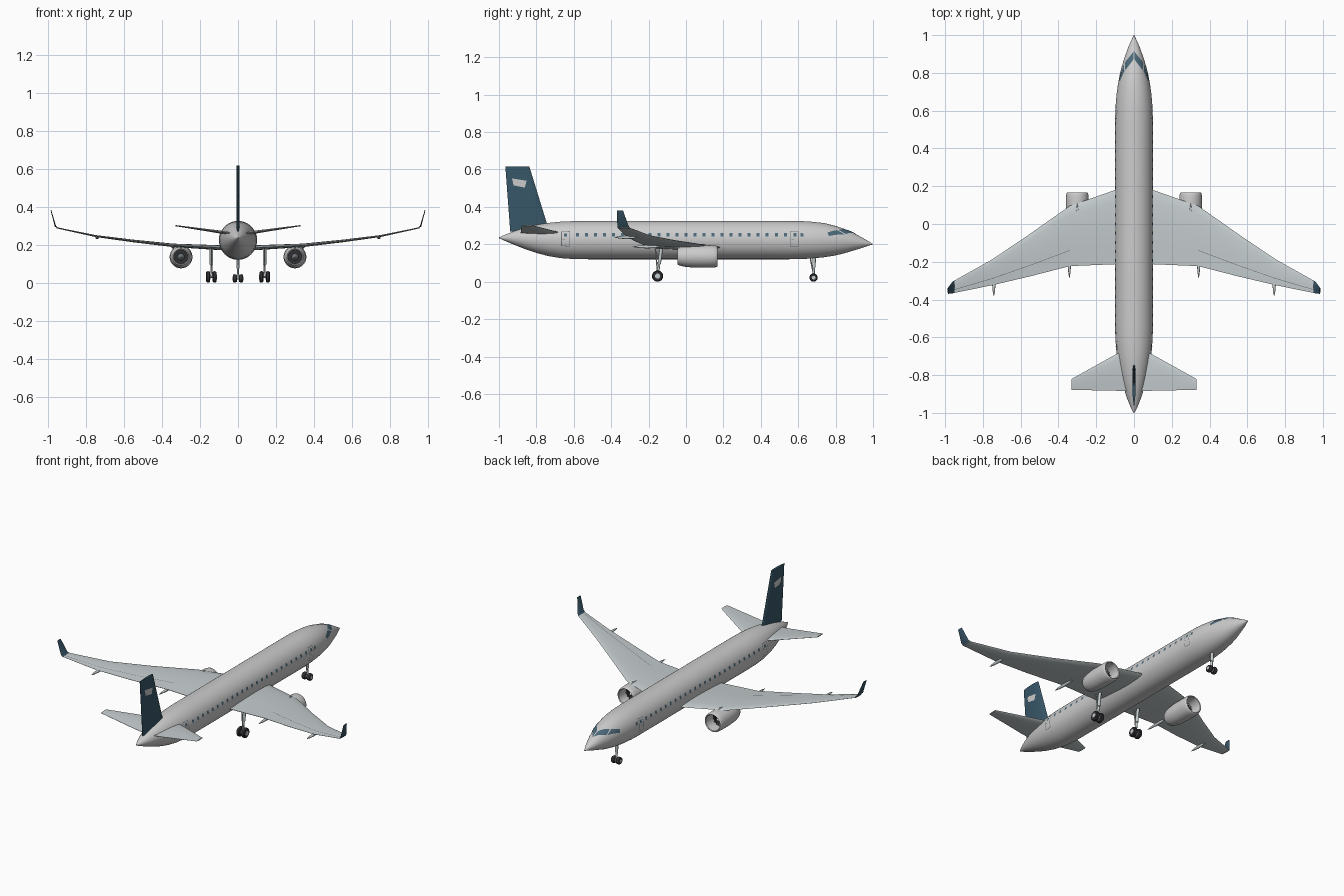
import bpy, bmesh
from math import sin, cos, pi, radians, asin, degrees
from mathutils import Vector as V

if "Cube" in bpy.data.objects:
    bpy.data.objects.remove(bpy.data.objects["Cube"])


def material(name, r, g, b):
    m = bpy.data.materials.new(name)
    m.diffuse_color = (r, g, b, 1)
    m.use_nodes = True
    m.node_tree.nodes["Principled BSDF"].inputs["Base Color"].default_value = m.diffuse_color
    return m


WHITE = material("white_paint", .78, .78, .76)
METAL = material("wing_grey", .56, .61, .62)
BLUE = material("blue_paint", .04, .095, .14)
DARK = material("dark_rubber", .03, .03, .035)
GLASS = material("window_glass", .07, .14, .19)
SEAM = material("seam_grey", .16, .18, .19)


def build(name, verts, faces, mat, closed=True):
    bm = bmesh.new()
    vs = [bm.verts.new(v) for v in verts]
    for f in faces:
        bm.faces.new([vs[i] for i in f])
    if closed:
        bmesh.ops.recalc_face_normals(bm, faces=bm.faces)
    me = bpy.data.meshes.new(name)
    bm.to_mesh(me)
    bm.free()
    ob = bpy.data.objects.new(name, me)
    bpy.context.collection.objects.link(ob)
    me.materials.append(mat)
    return ob


def loft(name, rings, mat, caps=True):
    n = len(rings[0])
    verts = [p for r in rings for p in r]
    faces = [(k*n + i, k*n + (i+1) % n, (k+1)*n + (i+1) % n, (k+1)*n + i)
             for k in range(len(rings)-1) for i in range(n)]
    if caps:
        faces += [tuple(range(n)), tuple(range((len(rings)-1)*n, len(rings)*n))]
    return build(name, verts, faces, mat)


def lathe(name, profile, loc, mat, axis="y", n=32, caps=True):
    def point(t, r, a):
        u, w = r*cos(a), r*sin(a)
        return V(loc) + (V((u, t, w)) if axis == "y" else V((t, u, w)))
    return loft(name, [[point(t, r, 2*pi*i/n) for i in range(n)] for t, r in profile], mat, caps)


def tube(name, a, b, r, mat, n=12):
    a, b = V(a), V(b)
    q = (b-a).to_track_quat("Z", "Y")
    ring = [q @ V((r*cos(2*pi*i/n), r*sin(2*pi*i/n), 0)) for i in range(n)]
    return loft(name, [[p+a for p in ring], [p+b for p in ring]], mat)


UPPER = [(0, 0), (.04, .5), (.15, .85), (.35, 1), (.55, .9), (.74, .6), (1, .1)]


def airfoil(le, te, half, tdir):
    le, te, tdir = V(le), V(te), V(tdir).normalized()
    top = [le.lerp(te, f) + tdir*half*h for f, h in UPPER]
    low = [le.lerp(te, f) - tdir*half*h for f, h in UPPER[:0:-1]]
    return top + low


# Fuselage stations: y, half width, top z, bottom z
ST = [(-1, .002, .237, .233), (-.97, .018, .25, .219), (-.92, .038, .27, .198),
      (-.86, .057, .29, .174), (-.8, .072, .304, .154), (-.74, .084, .314, .138),
      (-.67, .094, .321, .126), (-.6, .099, .324, .121), (-.52, .1, .325, .12),
      (.55, .1, .325, .12), (.62, .098, .324, .121), (.68, .093, .32, .125),
      (.74, .085, .313, .131), (.79, .0755, .301, .139), (.84, .063, .285, .15),
      (.89, .047, .264, .165), (.94, .029, .237, .18), (.98, .011, .214, .194),
      (1, .001, .201, .199)]


def skin(y, a, off=0.0):
    for s, t in zip(ST, ST[1:]):
        if y <= t[0]:
            break
    f = (y-s[0]) / (t[0]-s[0])
    w, top, bot = (s[i] + (t[i]-s[i])*f for i in (1, 2, 3))
    return V(((w+off)*cos(a), y, (top+bot)/2 + ((top-bot)/2+off)*sin(a)))


loft("fuselage", [[skin(s[0], 2*pi*i/48) for i in range(48)] for s in ST], WHITE)


def patch(name, corners, mat, n=1, off=.0012):
    """Thin panels on both sides of the skin; each corner is (y, angle in degrees)."""
    for side in (1, -1):
        verts, faces = [], []
        for quad in corners:
            base = len(verts)
            a, b, c, d = (V(q) for q in quad)
            for i in range(n+1):
                for j in range(n+1):
                    q = a.lerp(b, i/n).lerp(d.lerp(c, i/n), j/n)
                    p = skin(q.x, radians(q.y), off)
                    verts.append(V((p.x*side, p.y, p.z)))
            for i in range(n):
                for j in range(n):
                    k = base + i*(n+1) + j
                    f = [k, k+1, k+n+2, k+n+1]
                    nor = (verts[f[1]]-verts[f[0]]).cross(verts[f[2]]-verts[f[0]])
                    mid = verts[k] - V((0, verts[k].y, .22))
                    faces.append(f if nor.dot(mid) > 0 else f[::-1])
        build(name + ("_right" if side > 0 else "_left"), verts, faces, mat, False)


def deg(z):
    return degrees(asin((z-.2225)/.1025))


def box(y0, y1, z0, z1):
    return [(y0, deg(z0)), (y1, deg(z0)), (y1, deg(z1)), (y0, deg(z1))]


# Cabin windows, cockpit glass and doors
ys = [-.58 + i*.0483 for i in range(24)] + [-.643, .582, .62]
patch("cabin_windows", [box(y-.008, y+.008, .241, .259) for y in ys], GLASS, 2)
patch("windshield", [[(.915, 87), (.872, 87), (.815, 50), (.855, 36)]], GLASS, 8, .002)
patch("cockpit_side_window", [[(.848, 33), (.808, 46), (.755, 27), (.765, 15)]], GLASS, 8, .002)
for tag, y0, y1 in (("front", .557, .602), ("rear", -.667, -.62)):
    t = .003
    patch(tag + "_door_outline", [box(y0, y0+t, .188, .27), box(y1-t, y1, .188, .27),
                                  box(y0, y1, .188, .188+t), box(y0, y1, .27-t, .27)], SEAM, 6)
    patch(tag + "_door_handle", [box(y0+.008, y0+.02, .222, .226)], SEAM, 1)

# Wing stations: x, leading y, trailing y, z, half thickness
WING = [(.02, .21, -.211, .18, .014), (.1, .18, -.213, .184, .013), (.34, .096, -.223, .196, .009),
        (.55, -.052, -.277, .219, .007), (.75, -.187, -.324, .245, .005), (.957, -.303, -.366, .289, .003)]

for s, tag in ((1, "right_"), (-1, "left_")):
    # Wing, flap seam and winglet
    rings = [airfoil((s*x, a, z), (s*x, b, z), h, (0, 0, 1)) for x, a, b, z, h in WING]
    loft(tag + "wing", rings, METAL)
    seam = [r[5] + V((0, d, .0008)) for r in rings[2:] for d in (.0015, -.0015)]
    build(tag + "flap_seam", seam, [(k, k+1, k+3, k+2)[::-s] for k in (0, 2, 4)], SEAM, False)
    loft(tag + "winglet", [
        airfoil((s*.95, -.299, .287), (s*.95, -.365, .287), .0035, (-s*.3, 0, 1)),
        airfoil((s*.962, -.307, .298), (s*.962, -.367, .298), .0035, (-s, 0, .6)),
        airfoil((s*.985, -.337, .381), (s*.985, -.37, .381), .002, (-s, 0, .3))], BLUE)

    # Tailplane
    loft(tag + "tailplane", [
        airfoil((s*x, a, z), (s*x, b, z), h, (0, 0, 1)) for x, a, b, z, h in
        ((.01, -.64, -.884, .258, .009), (.085, -.684, -.883, .265, .008), (.33, -.82, -.878, .3, .003))], METAL)

    # Flap track fairings
    for k, (x, y0, y1, z) in enumerate(((.342, -.13, -.287, .187), (.742, -.26, -.382, .237))):
        lathe(tag + "flap_fairing_%d" % (k+1),
              [(y0, .001), (y0*.8+y1*.2, .007), (y0*.5+y1*.5, .009), (y0*.2+y1*.8, .006), (y1, .001)],
              (s*x, 0, z), METAL, n=12)

    # Engine: nacelle shell, fan, spinner, blades, exhaust, pylon
    loc = (s*.3, 0, .135)
    lathe(tag + "engine_nacelle",
          [(-.02, .036), (-.043, .038), (-.045, .043), (-.03, .05), (0, .056), (.05, .06), (.12, .06),
           (.152, .059), (.164, .056), (.168, .052), (.164, .048), (.15, .046), (.09, .045)],
          loc, WHITE, n=40, caps=False)
    lathe(tag + "engine_fan_disc", [(.092, .0455), (.094, .0455)], loc, DARK)
    lathe(tag + "engine_exhaust", [(-.022, .0365), (-.024, .0365)], loc, DARK)
    lathe(tag + "exhaust_cone", [(-.024, .018), (-.042, .006), (-.046, .001)], loc, SEAM, n=20)
    lathe(tag + "engine_spinner", [(.094, .015), (.11, .012), (.122, .006), (.127, .0005)], loc, METAL, n=20)
    verts, faces = [], []
    for i in range(14):
        a = 2*pi*i/14
        for r, da, y in ((.012, 0, .096), (.012, .25, .105), (.044, .28, .104), (.044, 0, .096)):
            verts.append(V(loc) + V((r*cos(a+da), y, r*sin(a+da))))
        faces.append((4*i, 4*i+1, 4*i+2, 4*i+3))
    build(tag + "fan_blades", verts, faces, SEAM, False)
    loft(tag + "engine_pylon", [
        airfoil((s*.3, .125, .186), (s*.3, -.06, .18), .008, (1, 0, 0)),
        airfoil((s*.3, .095, .203), (s*.3, -.09, .195), .007, (1, 0, 0))], METAL)


# Vertical fin with a plain light panel on each side
loft("tail_fin", [airfoil((0, a, z), (0, b, z), h, (1, 0, 0)) for a, b, z, h in
                  ((-.728, -.94, .268, .009), (-.748, -.944, .325, .009), (-.838, -.966, .617, .008))], BLUE)
for s in (1, -1):
    pts = [(s*.0095, y, z) for y, z in ((-.93, .552), (-.852, .54), (-.862, .503), (-.922, .515))]
    build("fin_panel", pts, [(0, 1, 2, 3)[::-s]], WHITE, False)


# Landing gear: twin wheels, axle, strut and brace
def gear(tag, x, y, r, gap, top, strut, brace):
    w = .0105
    for d in (-gap, gap):
        lathe(tag + "_wheel", [(-w, r*.55), (-w, r*.82), (-w*.6, r*.97), (0, r), (w*.6, r*.97), (w, r*.82),
                               (w, r*.55)], (x+d, y, r), DARK, axis="x", n=28)
        lathe(tag + "_hub", [(-w-.001, r*.45), (w+.001, r*.45)], (x+d, y, r), METAL, axis="x", n=20)
    tube(tag + "_axle", (x-gap, y, r), (x+gap, y, r), .005, METAL)
    tube(tag + "_strut", (x, y, r), (x, y+strut, top), .006, METAL)
    tube(tag + "_sleeve", (x, y+strut*.45, r+(top-r)*.45), (x, y+strut, top), .009, METAL)
    tube(tag + "_brace", (x, y, r*1.6), (x, y+brace, top), .0035, METAL)


gear("nose_gear", 0, .682, .022, .017, .14, .004, -.02)
gear("right_main_gear", .14, -.152, .03, .017, .178, .02, -.012)
gear("left_main_gear", -.14, -.152, .03, .017, .178, .02, -.012)

# Smooth shading with crisp edges
for ob in bpy.context.collection.objects:
    ob.select_set(True)
    bpy.context.view_layer.objects.active = ob
bpy.ops.object.shade_smooth_by_angle(angle=radians(35))
